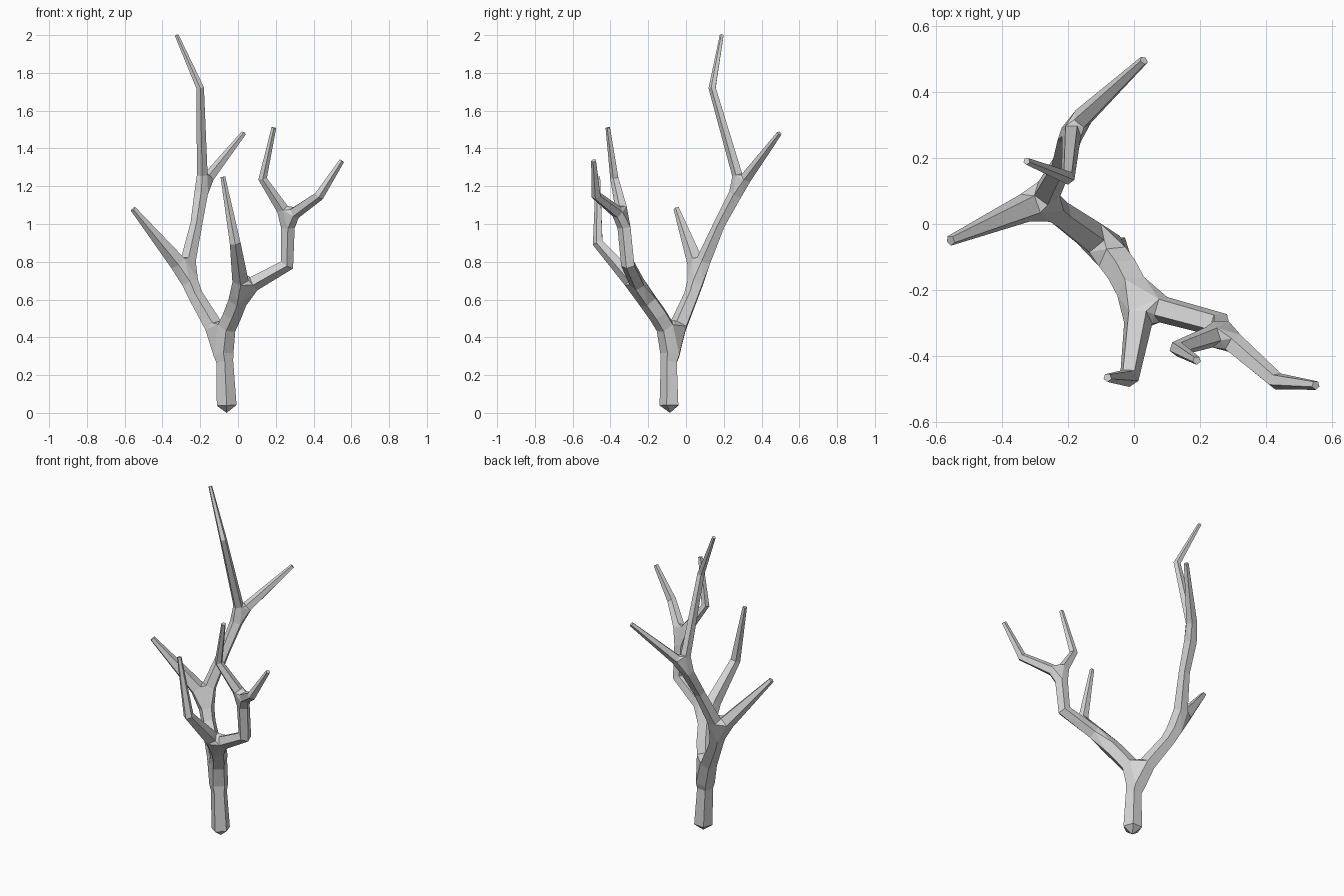
import bpy, bmesh, math
from mathutils import Vector

cube = bpy.data.objects.get("Cube")
if cube:
    bpy.data.objects.remove(cube, do_unlink=True)

SIDES = 5
UP = Vector((0, 0, 1))

# Forks: centre and how far from it each limb begins
forks = {
    "main": ((-.09, -.068, .39), .085),
    "back": ((-.277, .07, .745), .068),
    "top": ((-.188, .29, 1.205), .058),
    "front": ((.02, -.24, .65), .075),
    "side": ((.265, -.33, 1.035), .055),
}

# Limbs: fork names with a radius, or free points (x, y, z, radius)
limbs = {
    "trunk": [(-.06, -.085, .04, .055), (-.07, -.087, .27, .047), ("main", .056)],
    "back_limb": [("main", .05), (-.225, .03, .62, .042), ("back", .046)],
    "back_twig": [("back", .046), (-.555, -.05, 1.08, .016)],
    "tall_limb": [("back", .042), (-.22, .18, 1, .033), ("top", .038)],
    "top_twig": [("top", .032), (.03, .495, 1.48, .014)],
    "crown": [("top", .03), (-.2, .14, 1.72, .021), (-.325, .19, 2, .011)],
    "front_limb": [("main", .052), (-.03, -.147, .52, .052), ("front", .052)],
    "front_twig": [("front", .045), (-.015, -.465, .9, .03), (-.08, -.465, 1.25, .013)],
    "side_limb": [("front", .042), (.26, -.305, .785, .039), ("side", .038)],
    "inner_twig": [("side", .034), (.13, -.377, 1.24, .024), (.19, -.413, 1.51, .013)],
    "outer_twig": [("side", .034), (.43, -.475, 1.15, .027), (.55, -.488, 1.335, .014)],
}

bm = bmesh.new()
fork_rings = {name: [] for name in forks}


def centre(node):
    return Vector(forks[node[0]][0]) if len(node) == 2 else Vector(node[:3])


def add_ring(point, direction, radius):
    turn = UP.rotation_difference(direction)
    verts = []
    for i in range(SIDES):
        a = math.tau * i / SIDES - math.pi / 2
        offset = Vector((math.cos(a), math.sin(a), 0)) * radius
        verts.append(bm.verts.new(point + turn @ offset))
    return verts


def add_limb(nodes):
    points = [centre(n) for n in nodes]
    dirs = [(b - a).normalized() for a, b in zip(points, points[1:])]
    rings = []
    for i, node in enumerate(nodes):
        before, after = dirs[max(i - 1, 0)], dirs[min(i, len(dirs) - 1)]
        point = points[i]
        if len(node) == 2:
            gap = forks[node[0]][1]
            point = point + after * gap if i == 0 else point - before * gap
        ring = add_ring(point, (before + after).normalized(), node[-1])
        if len(node) == 2:
            fork_rings[node[0]].append(ring)
        rings.append(ring)
    for low, high in zip(rings, rings[1:]):
        for i in range(SIDES):
            j = (i + 1) % SIDES
            bm.faces.new((low[i], low[j], high[j], high[i]))
    return rings


for name, nodes in limbs.items():
    rings = add_limb(nodes)
    if name == "trunk":
        # Pointed root end
        root = bm.verts.new((-.06, -.085, 0))
        for i in range(SIDES):
            bm.faces.new((rings[0][(i + 1) % SIDES], rings[0][i], root))
    if len(nodes[-1]) == 4:
        bm.faces.new(rings[-1])

# Webbed crotch at each fork, joined to the open limb ends
for rings in fork_rings.values():
    verts = [v for ring in rings for v in ring]
    hull = bmesh.ops.convex_hull(bm, input=verts, use_existing_faces=False)
    faces = [f for f in hull["geom"] if isinstance(f, bmesh.types.BMFace)]
    caps = [f for f in faces if any(all(v in ring for v in f.verts) for ring in rings)]
    bmesh.ops.delete(bm, geom=caps, context="FACES_ONLY")

bmesh.ops.recalc_face_normals(bm, faces=bm.faces[:])
mesh = bpy.data.meshes.new("bare_tree")
bm.to_mesh(mesh)
bm.free()

# Plain grey bark
bark = bpy.data.materials.new("grey_bark")
bark.use_nodes = True
colour = (.67, .67, .67, 1)
bark.diffuse_color = colour
bark.node_tree.nodes["Principled BSDF"].inputs["Base Color"].default_value = colour
mesh.materials.append(bark)

tree = bpy.data.objects.new("bare_tree", mesh)
bpy.context.collection.objects.link(tree)
